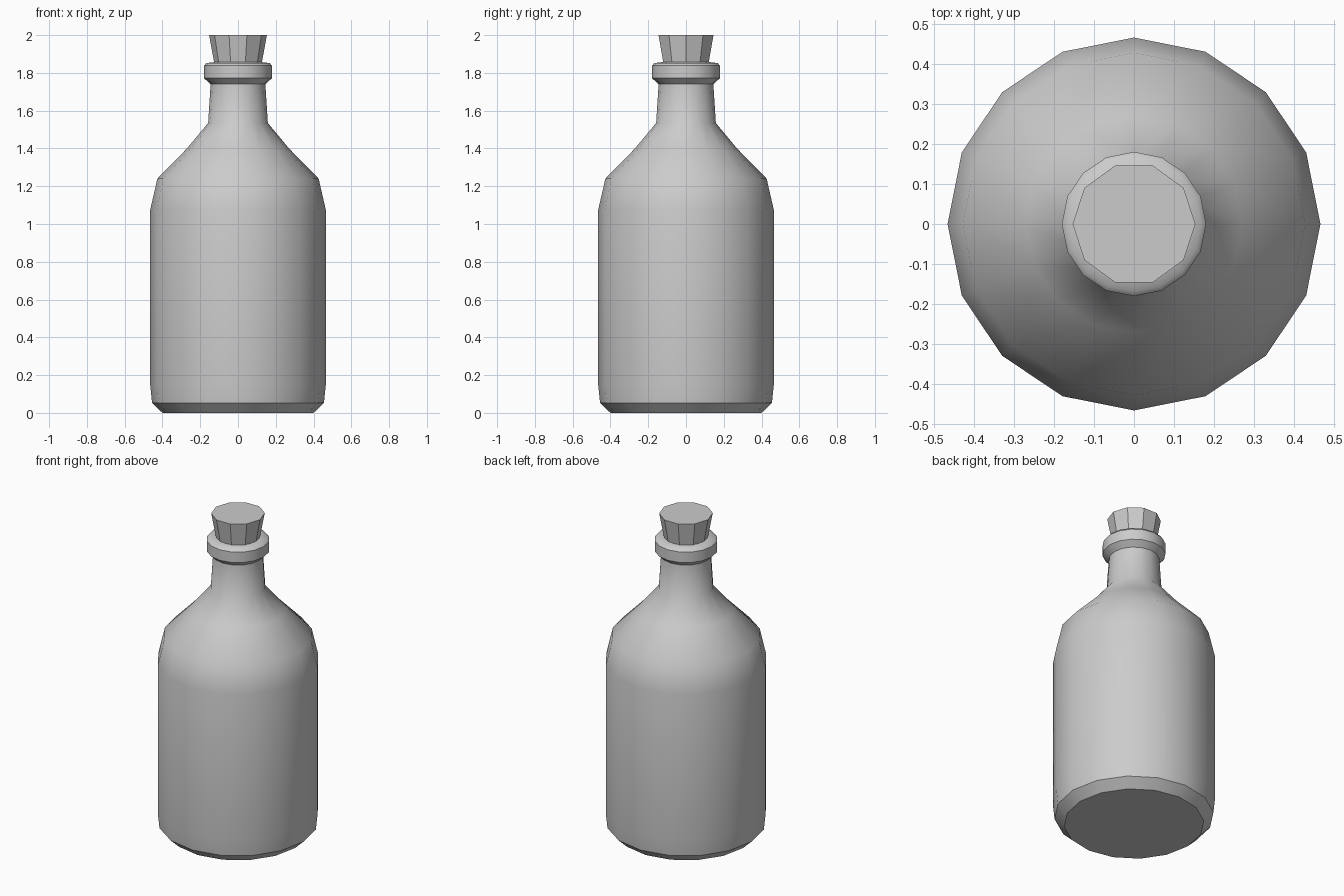
import bpy, bmesh
from math import cos, sin, tau

if "Cube" in bpy.data.objects:
    bpy.data.objects.remove(bpy.data.objects["Cube"])


def lathe(name, profile, sides, smooth, cap_top):
    """Revolve (radius, z, sharp) points around z, with a capped base."""
    bm = bmesh.new()
    rings = [[bm.verts.new((r * cos(tau * i / sides), r * sin(tau * i / sides), z))
              for i in range(sides)] for r, z, _ in profile]
    for a, b in zip(rings, rings[1:]):
        for i in range(sides):
            j = (i + 1) % sides
            bm.faces.new((a[i], a[j], b[j], b[i])).smooth = smooth
    bm.faces.new(rings[0][::-1])
    if cap_top:
        bm.faces.new(rings[-1])
    for ring, (_, _, sharp) in zip(rings, profile):
        for i in range(sides):
            edge = bm.edges.get((ring[i], ring[(i + 1) % sides]))
            edge.smooth = not sharp
    mesh = bpy.data.meshes.new(name)
    bm.to_mesh(mesh)
    bm.free()
    obj = bpy.data.objects.new(name, mesh)
    bpy.context.collection.objects.link(obj)
    return obj


# Bottle: chamfered base, straight body, shoulder, neck and lip
lathe("bottle", [
    (0.40, 0.0, True), (0.455, 0.053, True), (0.465, 0.15, False),
    (0.465, 1.075, False), (0.427, 1.24, False), (0.27, 1.40, False),
    (0.158, 1.535, False), (0.145, 1.74, True), (0.18, 1.772, True),
    (0.18, 1.838, True), (0.168, 1.852, False), (0.125, 1.857, True),
    (0.12, 1.82, False),
], 16, True, False)

# Tapered faceted cork
lathe("cork", [(0.12, 1.82, True), (0.153, 2.0, True)], 10, False, True)
